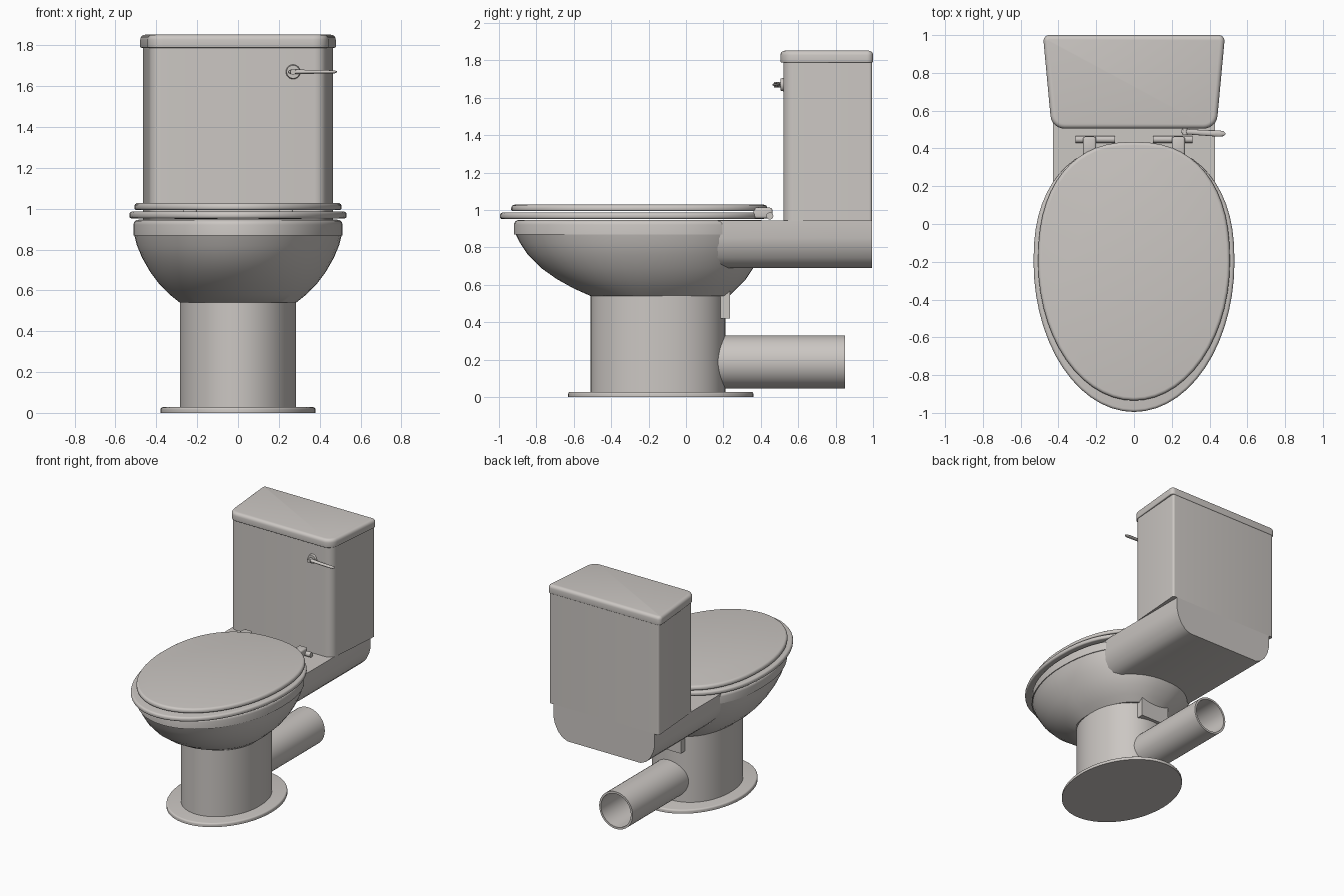
import bpy, bmesh, math
from mathutils import Vector

if "Cube" in bpy.data.objects:
    bpy.data.objects.remove(bpy.data.objects["Cube"])

ceramic = bpy.data.materials.new("warm_grey_ceramic")
ceramic.diffuse_color = (0.60, 0.57, 0.545, 1)
ceramic.use_nodes = True
ceramic.node_tree.nodes["Principled BSDF"].inputs["Base Color"].default_value = ceramic.diffuse_color


def finish(name, bm, angle=35):
    bmesh.ops.recalc_face_normals(bm, faces=bm.faces[:])
    me = bpy.data.meshes.new(name)
    bm.to_mesh(me)
    bm.free()
    for p in me.polygons:
        p.use_smooth = True
    me.set_sharp_from_angle(angle=math.radians(angle))
    me.materials.append(ceramic)
    ob = bpy.data.objects.new(name, me)
    bpy.context.collection.objects.link(ob)
    return ob


def loft(name, rings, closed=False, angle=35):
    """Skin a list of point loops; cap the ends, or join last to first."""
    bm = bmesh.new()
    loops = [[bm.verts.new(p) for p in r] for r in rings]
    n = len(loops[0])
    pairs = list(zip(loops, loops[1:])) + ([(loops[-1], loops[0])] if closed else [])
    for a, b in pairs:
        for i in range(n):
            j = (i + 1) % n
            bm.faces.new((a[i], a[j], b[j], b[i]))
    if not closed:
        bm.faces.new(loops[0])
        bm.faces.new(loops[-1])
    return finish(name, bm, angle)


def egg(z, rx, yf, yb, yc, back=2.0, n=56):
    """Egg outline: round at the front, squarer towards the back."""
    pts = []
    for i in range(n):
        t = 2 * math.pi * i / n
        c, s = math.cos(t), math.sin(t)
        e = 2 / back if s > 0 else 1
        x = rx * math.copysign(abs(c) ** e, c)
        y = yc + ((yb - yc) * s ** e if s > 0 else (yc - yf) * s)
        pts.append((x, y, z))
    return pts


def rounded(z, corners, radii, d=0.0, seg=6):
    """Rounded polygon (counter-clockwise), inset by d."""
    out, n = [], len(corners)
    cs = [Vector(c) for c in corners]
    for i, c in enumerate(cs):
        u = (cs[i - 1] - c).normalized()
        v = (cs[(i + 1) % n] - c).normalized()
        half = u.angle(v) / 2
        r = radii[i]
        mid = c + (u + v).normalized() * (r / math.sin(half))
        a0 = math.atan2(-u.x, u.y)
        n1 = Vector((u.y, -u.x))   # outward normal of the incoming edge
        n1 = n1 if n1.dot(c - mid) > 0 else -n1
        a0 = math.atan2(n1.y, n1.x)
        for k in range(seg + 1):
            a = a0 + (math.pi - 2 * half) * k / seg
            q = max(r - d, 0.004)
            out.append((mid.x + q * math.cos(a), mid.y + q * math.sin(a), z))
    return out


def slab_steps(z0, z1, rt, rb=0.0):
    """(z, inset) steps for a slab with rounded top and bottom edges."""
    s = []
    if rb:
        s += [(z0 + rb * (1 - math.sin(a)), rb * (1 - math.cos(a)))
              for a in (math.pi / 2 * k / 4 for k in range(4, -1, -1))]
    else:
        s.append((z0, 0))
    s += [(z1 - rt * (1 - math.sin(a)), rt * (1 - math.cos(a)))
          for a in (math.pi / 2 * k / 4 for k in range(5))]
    return s


def tube(name, p, q, r0, r1, n=32, bore=0.0, depth=0.0):
    """Cylinder or cone from p to q, with an optional bore in the far end."""
    p, q = Vector(p), Vector(q)
    ax = (q - p).normalized()
    u = ax.orthogonal().normalized()
    v = ax.cross(u)
    def ring(c, r):
        return [c + r * (u * math.cos(2 * math.pi * i / n) + v * math.sin(2 * math.pi * i / n)) for i in range(n)]
    rings = [ring(p, r0), ring(q, r1)]
    if bore:
        rings += [ring(q, bore), ring(q - ax * depth, bore)]
    return loft(name, rings)


def box(name, lo, hi, bevel=0.0):
    bm = bmesh.new()
    bmesh.ops.create_cube(bm, size=1)
    for w in bm.verts:
        w.co = [lo[k] + (w.co[k] + 0.5) * (hi[k] - lo[k]) for k in range(3)]
    if bevel:
        bmesh.ops.bevel(bm, geom=bm.edges[:], offset=bevel, segments=3, profile=0.5, affect='EDGES')
    return finish(name, bm)


# Foot plate and pedestal
loft("foot_plate", [egg(z, .38 - d, -.63 + d, .36 - d, -.135)
                    for z, d in slab_steps(0, .028, .012)])
loft("pedestal", [egg(z, .285, -.51, .21, -.15, 2.2) for z in (.02, .56)])
box("trap_neck", (-.12, .05, .42), (.12, .235, .58))

# Waste pipe, open at the back
tube("waste_pipe", (0, .1, .1875), (0, .85, .1875), .1425, .1425, 40, .127, .6)

# Bowl: outer shell, rolled rim, hollow inside
bowl = [(.54, .285, -.51, .23), (.58, .335, -.60, .27), (.63, .385, -.69, .32),
        (.69, .43, -.775, .36), (.76, .47, -.845, .39), (.82, .495, -.885, .41),
        (.868, .507, -.91, .42)]
rings = [egg(z, rx, yf, yb, -.2, 2.3) for z, rx, yf, yb in bowl]
rings += [egg(z, .512 - d, -.92 + d, .425 - d, -.2, 2.3)
          for z, d in slab_steps(.869, .946, .025)]
rings += [egg(z, rx, yf, yb, -.25, 2) for z, rx, yf, yb in
          ((.946, .37, -.76, .08), (.90, .36, -.75, .07), (.75, .29, -.62, 0), (.62, .15, -.42, -.1))]
loft("bowl", rings, angle=30)

# Shelf under the tank: straight upper sides, rounded underside
half = [(.43, .945), (.43, .85), (.418, .80), (.39, .745), (.355, .71), (.31, .69)]
section = half + [(-x, z) for x, z in reversed(half)]
loft("tank_shelf", [[(x * k, y, z) for x, z in section] for y, k in ((.12, .97), (.25, 1), (.995, 1))])

# Seat ring and closed lid
outer = [egg(z, .532 - d, -.995 + d, .425 - d, -.2, 2.35)
         for z, d in slab_steps(.952, .986, .015, .012)]
inner = [egg(z, .36, -.78, .12, -.25) for z in (.986, .952)]
loft("seat", outer + inner, closed=True)
loft("seat_lid", [egg(z, .508 - d, -.935 + d, .435 - d, -.2, 2.35)
                  for z, d in slab_steps(.994, 1.028, .018, .01)])

# Hinges
for side, s in (("left", -1), ("right", 1)):
    tube(side + "_hinge_bar", (s * .10, .448, .968), (s * .31, .448, .968), .019, .019, 16)
    xs = sorted((s * .20, s * .27))
    box(side + "_hinge_tab", (xs[0], .36, .955), (xs[1], .462, 1.012), .012)

# Tank and tank lid, wider at the back
body = [(-.43, .52), (.43, .52), (.466, .995), (-.466, .995)]
top = [(-.436, .505), (.436, .505), (.482, 1.0), (-.482, 1.0)]
loft("tank", [rounded(z, body, (.06, .06, .015, .015)) for z in (.943, 1.80)])
loft("tank_lid", [rounded(z, top, (.075, .075, .03, .03), d)
                  for z, d in slab_steps(1.788, 1.852, .024, .006)])

# Flush lever
tube("lever_boss", (.27, .525, 1.67), (.27, .505, 1.67), .037, .032, 24)
tube("lever_stem", (.27, .51, 1.67), (.27, .47, 1.67), .014, .014, 16)
lever = []
for x, y, w, h in ((.248, .491, .006, .005), (.262, .489, .016, .012), (.30, .487, .014, .011), (.38, .482, .015, .009),
                   (.45, .479, .017, .008), (.475, .478, .013, .007), (.484, .478, .004, .003)):
    lever.append([(x, y + w * math.cos(a), 1.67 + h * math.sin(a))
                  for a in (2 * math.pi * i / 16 for i in range(16))])
loft("flush_lever", lever, angle=60)
